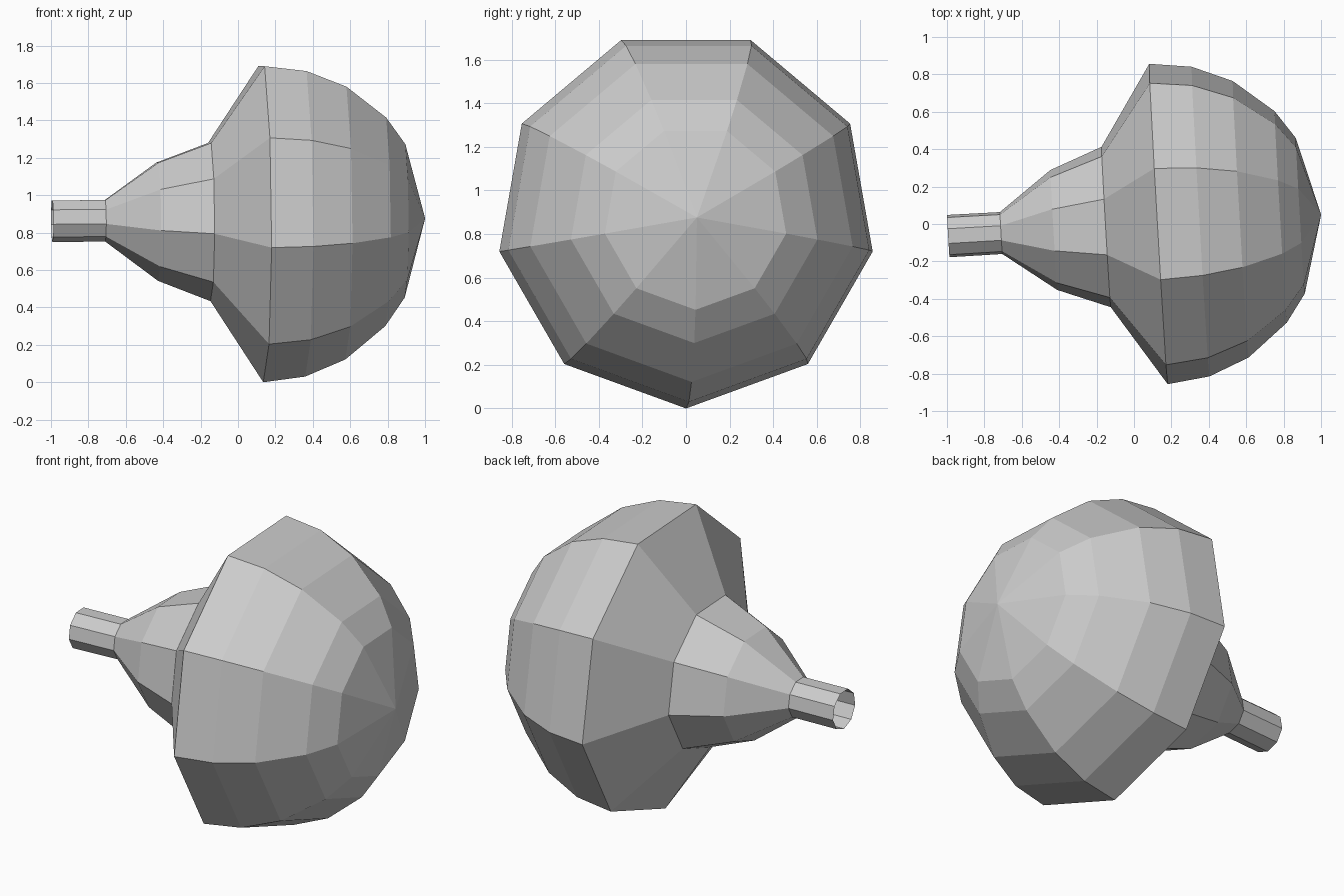
import bpy, bmesh
from math import sin, cos, tau
from mathutils import Vector

if "Cube" in bpy.data.objects:
    bpy.data.objects.remove(bpy.data.objects["Cube"])

SIDES = 9
CENTRE = Vector((0.13, 0, 0.871))            # centre of the widest ring
AXIS = Vector((0.87, 0.05, 0.005)).normalized()  # slightly turned axis
SIDE = Vector((0, 0, 1)).cross(AXIS).normalized()
UP = AXIS.cross(SIDE)


def lathe(name, profile):
    """Spin (distance along axis, radius) pairs into a flat-faced shell."""
    bm = bmesh.new()
    rings = []
    for t, r in profile:
        c = CENTRE + AXIS * t
        if r == 0:
            rings.append([bm.verts.new(c)] * SIDES)
            continue
        rings.append([bm.verts.new(c + SIDE * (r * sin(tau * i / SIDES))
                                   - UP * (r * cos(tau * i / SIDES)))
                      for i in range(SIDES)])
    for a, b in zip(rings, rings[1:]):
        for i in range(SIDES):
            j = (i + 1) % SIDES
            bm.faces.new(dict.fromkeys((a[i], a[j], b[j], b[i])))
    bmesh.ops.recalc_face_normals(bm, faces=bm.faces)
    # outward means away from the middle of the axis
    f = bm.faces[:][0]
    mid = CENTRE + AXIS * (profile[0][0] + profile[1][0]) / 2
    if f.normal.dot(f.calc_center_median() - mid) < 0:
        bmesh.ops.reverse_faces(bm, faces=bm.faces)
    mesh = bpy.data.meshes.new(name)
    bm.to_mesh(mesh)
    bm.free()
    obj = bpy.data.objects.new(name, mesh)
    bpy.context.collection.objects.link(obj)
    return obj


# One continuous shell: open tube, tapered neck, flare, domed head
lathe("domed_head_with_open_stem", [
    (-1.125, 0.115), (-0.842, 0.114),
    (-0.56, 0.326), (-0.28, 0.436),
    (0.0, 0.871), (0.225, 0.842), (0.44, 0.752),
    (0.655, 0.575), (0.76, 0.423), (0.872, 0),
])
